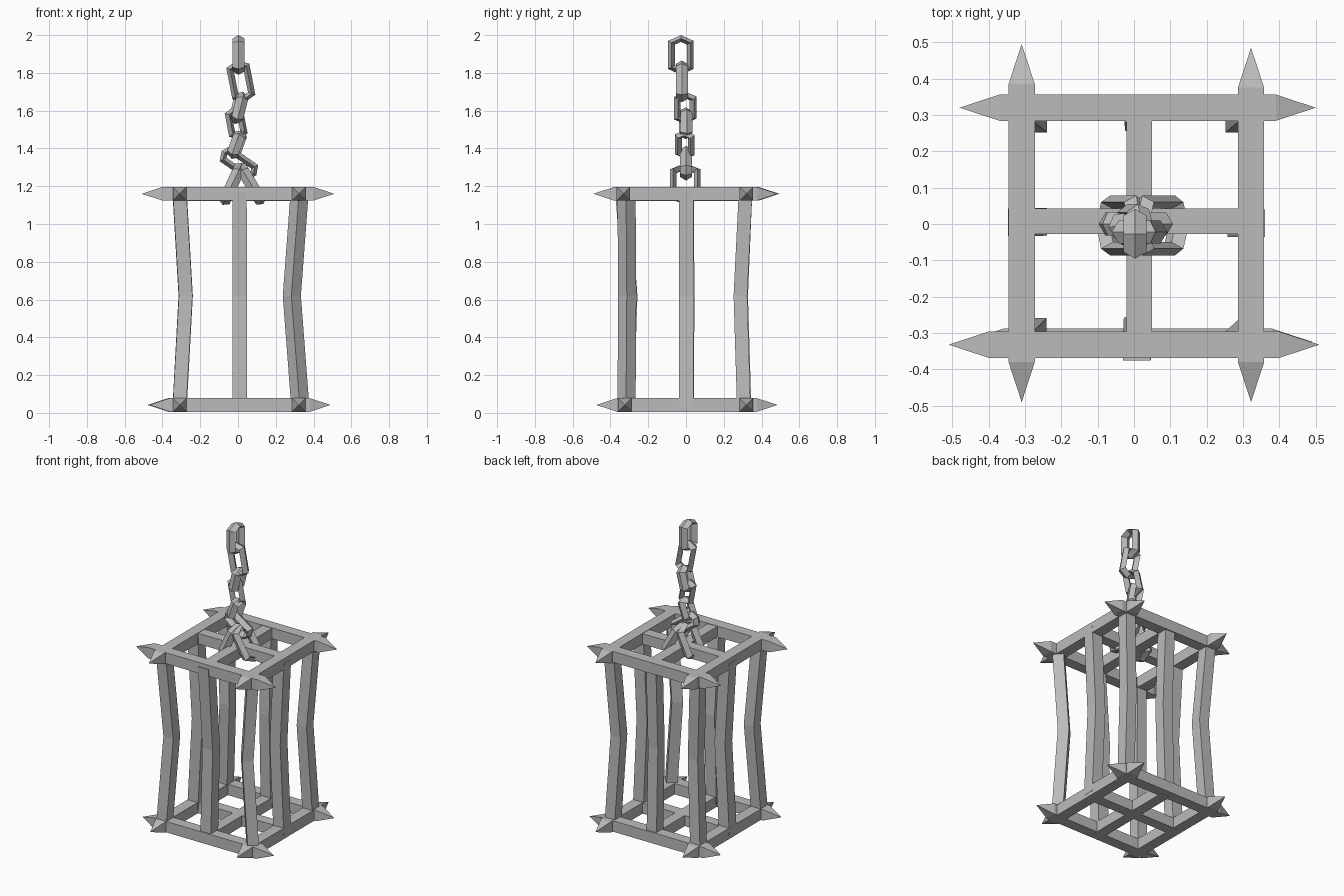
import bpy, bmesh
from math import radians, cos, sin, pi
from mathutils import Vector, Matrix

if "Cube" in bpy.data.objects:
    bpy.data.objects.remove(bpy.data.objects["Cube"])

iron = bpy.data.materials.new("grey_iron")
iron.use_nodes = True
GREY = (0.5, 0.5, 0.5, 1)
iron.diffuse_color = GREY
iron.node_tree.nodes["Principled BSDF"].inputs["Base Color"].default_value = GREY


def finish(name, bm):
    bmesh.ops.remove_doubles(bm, verts=bm.verts, dist=1e-5)
    bmesh.ops.recalc_face_normals(bm, faces=bm.faces)
    mesh = bpy.data.meshes.new(name)
    bm.to_mesh(mesh)
    bm.free()
    mesh.materials.append(iron)
    obj = bpy.data.objects.new(name, mesh)
    bpy.context.collection.objects.link(obj)
    return obj


def sweep(name, stations, u, v, roll=0, closed=False):
    """Join four-sided sections; a station is (centre, half width, half height)."""
    bm = bmesh.new()
    rings = []
    for centre, a, b in stations:
        ring = []
        for k in range(4):
            t = pi / 4 + k * pi / 2 + roll
            r = 2 ** 0.5
            ring.append(bm.verts.new(Vector(centre) + u * a * r * cos(t) + v * b * r * sin(t)))
        rings.append(ring)
    for p, q in zip(rings, rings[1:]):
        for k in range(4):
            bm.faces.new((p[k], p[k - 1], q[k - 1], q[k]))
    bm.faces.new(rings[0])
    bm.faces.new(rings[-1])
    bmesh.ops.dissolve_degenerate(bm, edges=bm.edges, dist=1e-5)
    return finish(name, bm)


X, Y, Z = Vector((1, 0, 0)), Vector((0, 1, 0)), Vector((0, 0, 1))
HALF = 0.036
SPIKE = 0.11


def rail(name, axis, side, z, start, end, spiked=True, h=HALF):
    """Horizontal bar along an axis, with pointed ends when spiked."""
    cross = Y if axis == X else X
    marks = [(start, h), (end, h)]
    if spiked:
        marks = [(start, 0), (start + SPIKE, h), (end - SPIKE, h), (end, 0)]
    sweep(name, [(axis * t + cross * side + Z * z, s, s) for t, s in marks], cross, Z)


# Top and bottom frames: spiked outer rails and a plain cross inside
for level, z in (("bottom", 0.042), ("top", 1.16)):
    top = level == "top"
    shift = 0 if top else 0.008
    rail(level + "_front_rail", X, -0.332 + shift, z, -0.51 if top else -0.47, 0.51 if top else 0.49)
    rail(level + "_back_rail", X, 0.32, z, -0.48, 0.5 if top else 0.48)
    rail(level + "_right_rail", Y, -0.309, z, -0.49 if top else -0.475, 0.495 if top else 0.48)
    rail(level + "_left_rail", Y, 0.322, z, -0.49 if top else -0.475, 0.485)
    rail(level + "_cross_rail_x", X, 0.008, z - 0.002, -0.3, 0.31, False, 0.035)
    rail(level + "_cross_rail_y", Y, 0.014, z - 0.002, -0.32, 0.31, False, 0.035)


# Uprights, each kinked inward at the middle
def upright(name, foot, waist, head, roll=0, h=HALF, top=1.165):
    spots = ((foot, 0.03), (waist, 0.62), (head, top))
    sweep(name, [((p[0], p[1], z), h, h) for p, z in spots], X, Y, roll)


upright("front_right_upright", (-0.31, -0.325), (-0.277, -0.295), (-0.309, -0.328))
upright("front_left_upright", (0.33, -0.315), (0.285, -0.311), (0.326, -0.315), radians(42), 0.034)
upright("back_right_upright", (-0.309, 0.31), (-0.276, 0.288), (-0.309, 0.315))
upright("back_left_upright", (0.32, 0.306), (0.288, 0.288), (0.32, 0.315))
upright("front_middle_upright", (0.01, -0.315), (0.01, -0.295), (0.008, -0.337), 0, 0.038, 1.17)
upright("back_middle_upright", (0.01, 0.31), (0.012, 0.292), (0.01, 0.315))
upright("right_middle_upright", (-0.309, 0.005), (-0.277, 0.006), (-0.309, 0.005), 0, 0.038)
upright("left_middle_upright", (0.322, 0.002), (0.295, 0.002), (0.322, 0.002), 0, 0.038)


# Chain links: six-cornered rings with a flattened diamond section
def link(name, centre, half_w, half_h, plane, tilt, twist=0, thin=0.018, deep=0.032):
    bm = bmesh.new()
    w, h = half_w - thin, half_h - thin
    s = h - 0.45 * w
    path = [(0, h), (w, s), (w, -s), (0, -h), (-w, -s), (-w, s)]
    rings = []
    for px, pz in path:
        out = Vector((px / w * thin, 0, (1 if pz > 0 else -1) * thin * (1 if px == 0 else 0.55)))
        mid = Vector((px, 0, pz))
        offsets = (out, Y * deep, -out, -Y * deep)
        rings.append([bm.verts.new(mid + o) for o in offsets])
    for i in range(6):
        p, q = rings[i - 1], rings[i]
        for k in range(4):
            bm.faces.new((p[k], p[k - 1], q[k - 1], q[k]))
    turn = radians(twist + (90 if plane == "y" else 0))
    obj = finish(name, bm)
    obj.matrix_world = (Matrix.Translation(centre) @ Matrix.Rotation(radians(tilt), 4, "Y")
                        @ Matrix.Rotation(turn, 4, "Z"))


link("chain_link_1", (0.003, -0.027, 1.895), 0.068, 0.105, "y", 0)
link("chain_link_2", (0.015, -0.022, 1.755), 0.062, 0.112, "x", -11)
link("chain_link_3", (0.004, -0.005, 1.615), 0.06, 0.088, "y", 14, 8)
link("chain_link_4", (-0.01, -0.002, 1.533), 0.05, 0.086, "x", -11, 8)
link("chain_link_5", (-0.006, -0.006, 1.42), 0.052, 0.08, "y", 20, -8)
link("chain_link_6", (0.005, 0, 1.322), 0.05, 0.112, "x", -55)
link("right_hook_link", (-0.03, -0.004, 1.212), 0.082, 0.122, "y", 25)
link("left_hook_link", (0.068, -0.004, 1.212), 0.082, 0.125, "y", -31)
